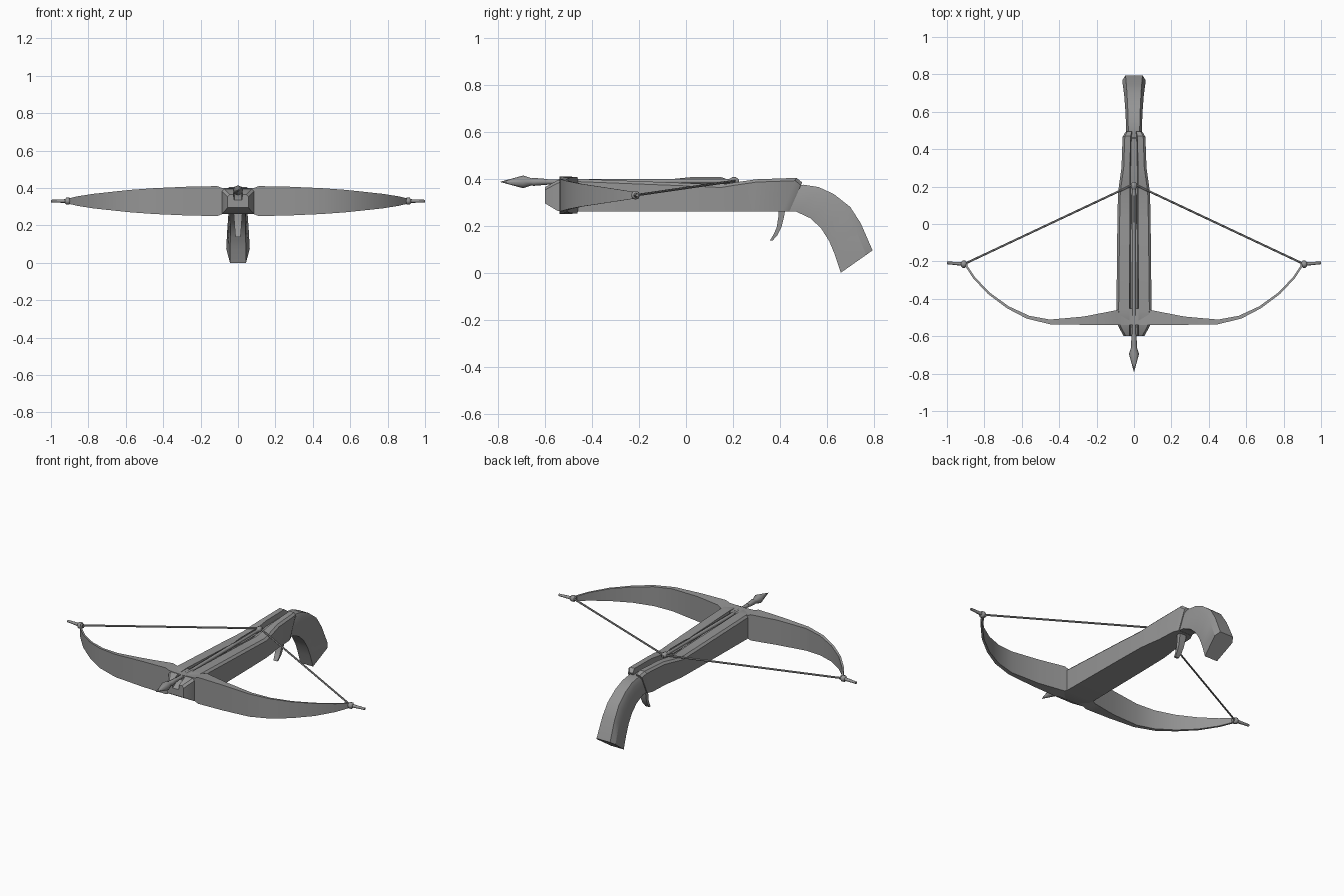
import bpy, bmesh, math
from mathutils import Vector

cube = bpy.data.objects.get("Cube")
if cube:
    bpy.data.objects.remove(cube)

grey = bpy.data.materials.new("plain grey")
grey.use_nodes = True
COLOUR = (0.3, 0.3, 0.3, 1)
grey.diffuse_color = COLOUR
grey.node_tree.nodes["Principled BSDF"].inputs["Base Color"].default_value = COLOUR


def loft(name, rings, mirror=False, angle=30):
    """Skin a list of equal-length point rings and cap both ends."""
    bm = bmesh.new()
    rows = [[bm.verts.new(p) for p in ring] for ring in rings]
    n = len(rows[0])
    for a, b in zip(rows, rows[1:]):
        for i in range(n):
            j = (i + 1) % n
            bm.faces.new((a[i], a[j], b[j], b[i]))
    bm.faces.new(rows[0][::-1])
    bm.faces.new(rows[-1])
    bmesh.ops.recalc_face_normals(bm, faces=bm.faces)
    mesh = bpy.data.meshes.new(name)
    bm.to_mesh(mesh)
    bm.free()
    obj = bpy.data.objects.new(name, mesh)
    bpy.context.collection.objects.link(obj)
    mesh.materials.append(grey)
    bpy.ops.object.select_all(action='DESELECT')
    obj.select_set(True)
    bpy.context.view_layer.objects.active = obj
    bpy.ops.object.shade_smooth_by_angle(angle=math.radians(angle))
    if mirror:
        obj.modifiers.new("mirror", 'MIRROR')
    return obj


def rod(name, start, end, profile, sides=8, mirror=False):
    """Round part along a line; profile is (fraction along, radius)."""
    start, end = Vector(start), Vector(end)
    turn = (end - start).to_track_quat('Z', 'Y')
    rings = []
    for f, r in profile:
        centre = start.lerp(end, f)
        rings.append([centre + turn @ Vector((r * math.cos(k * math.tau / sides),
                                              r * math.sin(k * math.tau / sides), 0))
                      for k in range(sides)])
    return loft(name, rings, mirror, 50)


def mirrored(half):
    return half + [(-x, y, z) for x, y, z in reversed(half)]


# Stock with a bolt groove: y at bottom, y at top, half width, bottom, top, groove half width
def stock_ring(yb, yt, w, zb, zt, g):
    c, d = 0.012, 0.03
    half = [(w, zb), (w, zt - c), (w - c, zt), (g, zt), (g * 0.8, zt - d)]
    return mirrored([(x, yb + (yt - yb) * (z - zb) / (zt - zb), z) for x, z in half])


loft("stock", [stock_ring(*s) for s in (
    (-0.60, -0.60, 0.055, 0.295, 0.365, 0.025),
    (-0.545, -0.545, 0.085, 0.262, 0.395, 0.025),
    (-0.46, -0.46, 0.094, 0.26, 0.40, 0.025),
    (0.0, 0.0, 0.089, 0.26, 0.382, 0.022),
    (0.15, 0.15, 0.086, 0.26, 0.375, 0.022),
    (0.21, 0.21, 0.08, 0.26, 0.385, 0.022),
    (0.29, 0.30, 0.067, 0.26, 0.398, 0.022),
    (0.41, 0.47, 0.061, 0.26, 0.404, 0.018),
    (0.44, 0.495, 0.047, 0.26, 0.385, 0.012))])


# Curved grip: inner edge (y, z), outer edge (y, z), inner and outer half widths
def grip_ring(yi, zi, yo, zo, wi, wo):
    half = [(wi, 0), (wo, 0.8), (wo * 0.72, 1)]
    return mirrored([(x, yi + (yo - yi) * t, zi + (zo - zi) * t) for x, t in half])


loft("grip", [grip_ring(*g) for g in (
    (0.41, 0.262, 0.46, 0.37, 0.042, 0.042),
    (0.47, 0.26, 0.50, 0.375, 0.041, 0.042),
    (0.53, 0.232, 0.565, 0.365, 0.040, 0.044),
    (0.575, 0.19, 0.63, 0.335, 0.040, 0.047),
    (0.61, 0.135, 0.70, 0.28, 0.041, 0.052),
    (0.635, 0.075, 0.745, 0.21, 0.042, 0.057),
    (0.66, 0.0, 0.795, 0.095, 0.043, 0.063))], angle=35)

# Bow limb: outer edge (x, y), inner edge (x, y), half height
limb = []
for xo, yo, xi, yi, h in ((0.0, -0.54, 0.0, -0.45, 0.066),
                          (0.085, -0.54, 0.09, -0.46, 0.07),
                          (0.11, -0.54, 0.11, -0.464, 0.08),
                          (0.27, -0.539, 0.27, -0.495, 0.077),
                          (0.45, -0.536, 0.45, -0.511, 0.069),
                          (0.575, -0.505, 0.56, -0.491, 0.06),
                          (0.68, -0.45, 0.67, -0.44, 0.049),
                          (0.78, -0.375, 0.77, -0.368, 0.038),
                          (0.86, -0.29, 0.85, -0.285, 0.025),
                          (0.912, -0.21, 0.90, -0.21, 0.013)):
    limb.append([(xo, yo, 0.33 - h), (xo, yo, 0.33 + h),
                 (xi, yi, 0.33 + h * 0.98), (xi, yi, 0.33 - h * 0.98)])
loft("bow_limbs", limb, mirror=True)

# Bow tips, string knots and string
rod("bow_tips", (0.89, -0.215, 0.33), (1.0, -0.208, 0.33),
    ((0, 0.012), (0.5, 0.009), (1, 0.007)), mirror=True)
rod("string_knots", (0.895, -0.215, 0.33), (0.925, -0.215, 0.33),
    ((0, 0.01), (0.25, 0.019), (0.75, 0.019), (1, 0.01)), mirror=True)
rod("bowstring", (0.91, -0.215, 0.33), (0, 0.213, 0.392),
    ((0, 0.0055), (1, 0.0055)), sides=6, mirror=True)
rod("string_catch", (0, 0.185, 0.39), (0, 0.225, 0.39),
    ((0, 0.01), (0.3, 0.017), (0.7, 0.017), (1, 0.008)))

# Bolt shaft, head and flights
rod("bolt_shaft", (0, -0.62, 0.387), (0, 0.2, 0.389), ((0, 0.011), (1, 0.011)))
rod("bolt_head", (0, -0.79, 0.387), (0, -0.59, 0.387),
    ((0, 0.001), (0.48, 0.027), (0.66, 0.015), (0.7, 0.017), (1, 0.012)))
for name, angle in (("left_flight", -0.52), ("right_flight", 3.66), ("top_flight", 1.57)):
    out = Vector((math.cos(angle), 0, math.sin(angle)))
    side = Vector((-out.z, 0, out.x)) * 0.0015
    loft(name, [[Vector((0, y, 0.389)) + out * r + s
                 for r, s in ((0, side), (reach, side), (reach, -side), (0, -side))]
                for y, reach in ((-0.05, 0.011), (0.02, 0.018), (0.15, 0.018), (0.17, 0.011))])

# Trigger: y, z, half width, half thickness
loft("trigger", [[(w, y - t, z), (w, y + t, z), (-w, y + t, z), (-w, y - t, z)]
                 for y, z, w, t in ((0.41, 0.275, 0.024, 0.014),
                                    (0.405, 0.235, 0.021, 0.012),
                                    (0.397, 0.195, 0.018, 0.010),
                                    (0.382, 0.162, 0.016, 0.009),
                                    (0.364, 0.138, 0.013, 0.006))], angle=40)
